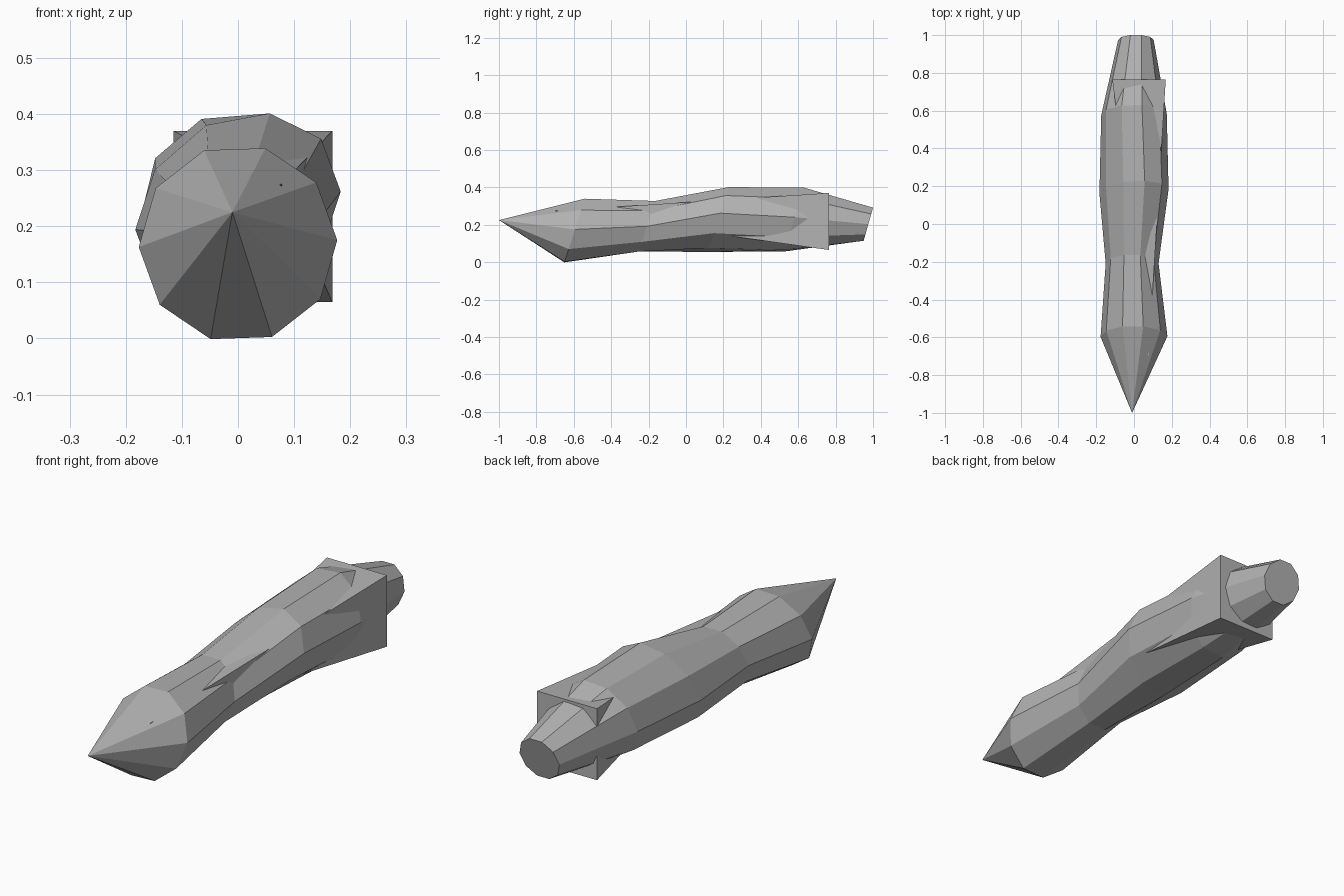
import bpy, bmesh
from math import cos, sin, radians

default = bpy.data.objects.get("Cube")
if default:
    bpy.data.objects.remove(default, do_unlink=True)

grey = bpy.data.materials.new("plain_grey")
grey.use_nodes = True
colour = (0.45, 0.45, 0.45, 1)
grey.diffuse_color = colour
grey.node_tree.nodes["Principled BSDF"].inputs["Base Color"].default_value = colour

SIDES = 10


def finish(bm, name):
    bmesh.ops.recalc_face_normals(bm, faces=bm.faces)
    mesh = bpy.data.meshes.new(name)
    bm.to_mesh(mesh)
    bm.free()
    mesh.materials.append(grey)
    obj = bpy.data.objects.new(name, mesh)
    bpy.context.collection.objects.link(obj)
    return obj


def ring(bm, cx, cz, rx, rz, y0, lean, turn=0, shear=0):
    """Ten-sided leaning section: shear lifts its +x side."""
    verts = []
    for i in range(SIDES):
        a = radians(360 * i / SIDES + turn)
        x = cx + rx * cos(a)
        z = cz + rz * sin(a) + shear * cos(a)
        verts.append(bm.verts.new((x, y0 + lean * z, z)))
    return verts


def bridge(bm, a, b):
    for i in range(SIDES):
        j = (i + 1) % SIDES
        bm.faces.new((a[i], a[j], b[j], b[i]))


def fan(bm, loop, tip):
    n = len(loop)
    for i in range(n):
        bm.faces.new((loop[i], loop[(i + 1) % n], tip))


# Body: a faceted tube with a waist, a pointed front and a flat back end
bm = bmesh.new()
sections = [
    ring(bm, 0, 0.169, 0.177, 0.177, -0.65, 0.32, 2),
    ring(bm, -0.01, 0.192, 0.14, 0.142, -0.27, 0.32),
    ring(bm, 0, 0.228, 0.183, 0.171, 0.10, 0.32, 0, 0.034),
    ring(bm, 0, 0.228, 0.174, 0.176, 0.51, 0.30, 4),
    ring(bm, 0.01, 0.203, 0.094, 0.093, 0.917, 0.285),
]
for a, b in zip(sections, sections[1:]):
    bridge(bm, a, b)
fan(bm, sections[0], bm.verts.new((-0.01, -1, 0.225)))
bm.faces.new(sections[-1])
finish(bm, "body")

# Spike: a long square pyramid running through the body
bm = bmesh.new()
base = [bm.verts.new((x, 0.765, z)) for x, z in
        ((-0.115, 0.065), (0.168, 0.065), (0.168, 0.37), (-0.115, 0.37))]
bm.faces.new(base)
fan(bm, base, bm.verts.new((0.077, -0.71, 0.274)))
finish(bm, "spike")
